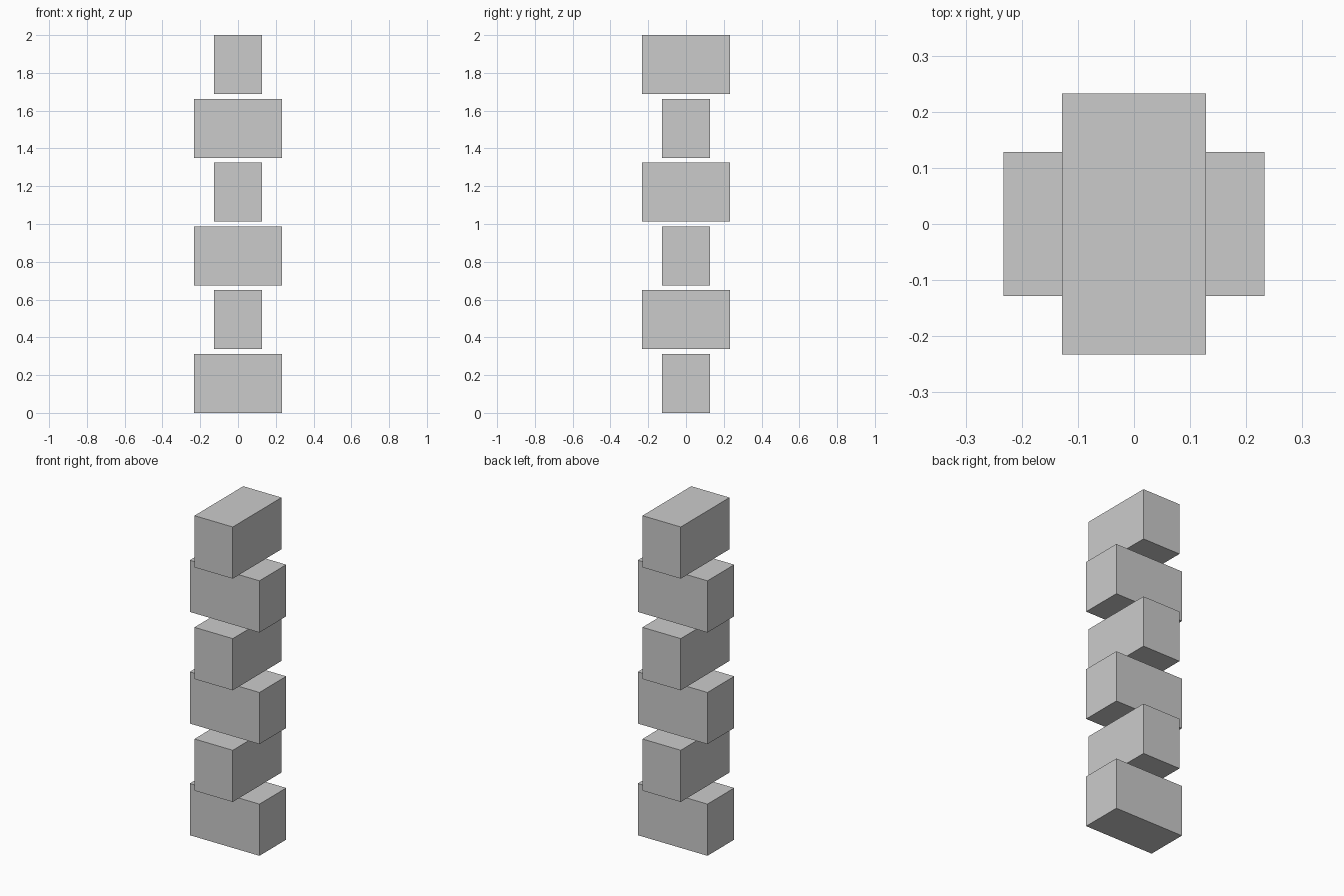
import bpy

if "Cube" in bpy.data.objects:
    bpy.data.objects.remove(bpy.data.objects["Cube"])

LONG, SHORT = 0.466, 0.256      # block footprint
HEIGHT, PITCH = 0.3125, 0.3375  # block height and vertical spacing


def block(name, size, z_bottom):
    bpy.ops.mesh.primitive_cube_add(size=1, location=(0, 0, z_bottom + size[2] / 2))
    ob = bpy.context.object
    ob.name = name
    ob.scale = size
    bpy.ops.object.transform_apply(location=False, rotation=False, scale=True)


# Six floating blocks, alternately turned a quarter turn
for i in range(6):
    sx, sy = (LONG, SHORT) if i % 2 == 0 else (SHORT, LONG)
    block(f"block_{i + 1}", (sx, sy, HEIGHT), i * PITCH)
